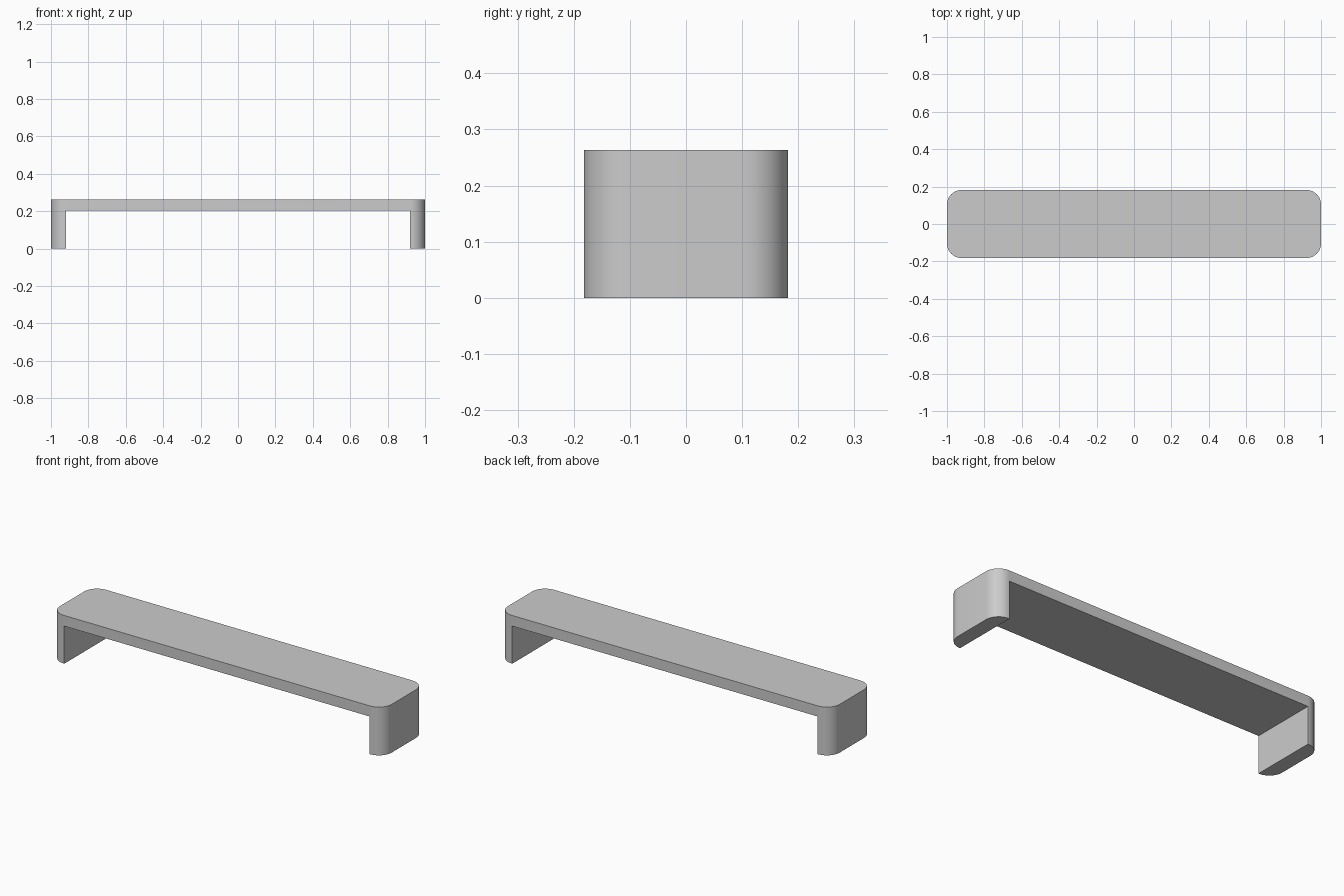
import bpy, bmesh, math

cube = bpy.data.objects.get("Cube")
if cube:
    bpy.data.objects.remove(cube, do_unlink=True)

HALF_LENGTH, HALF_DEPTH, HEIGHT = 1.0, 0.182, 0.263
INNER, UNDERSIDE, RADIUS = 0.92, 0.205, 0.078

grey = bpy.data.materials.new("plain grey")
grey.use_nodes = True
colour = (0.6, 0.6, 0.6, 1)
grey.diffuse_color = colour
grey.node_tree.nodes["Principled BSDF"].inputs["Base Color"].default_value = colour

# Bridge profile, extruded front to back
half = [(INNER, UNDERSIDE), (INNER, 0), (HALF_LENGTH, 0), (HALF_LENGTH, HEIGHT)]
profile = half + [(-x, z) for x, z in reversed(half)]
bm = bmesh.new()
face = bm.faces.new([bm.verts.new((x, -HALF_DEPTH, z)) for x, z in profile])
extruded = bmesh.ops.extrude_face_region(bm, geom=[face])
moved = [v for v in extruded["geom"] if isinstance(v, bmesh.types.BMVert)]
bmesh.ops.translate(bm, verts=moved, vec=(0, 2 * HALF_DEPTH, 0))
bmesh.ops.recalc_face_normals(bm, faces=bm.faces)

# Round the four outer upright corners
corners = [e for e in bm.edges
           if all(abs(v.co.x) > INNER + 0.01 for v in e.verts)
           and abs(e.verts[0].co.z - e.verts[1].co.z) > 0.1]
bmesh.ops.bevel(bm, geom=corners, offset=RADIUS, segments=12,
                profile=0.5, affect='EDGES')
bmesh.ops.recalc_face_normals(bm, faces=bm.faces)

mesh = bpy.data.meshes.new("riser_shelf")
bm.to_mesh(mesh)
bm.free()
mesh.materials.append(grey)
shelf = bpy.data.objects.new("riser_shelf", mesh)
bpy.context.collection.objects.link(shelf)

# Smooth corners, sharp rims
bpy.context.view_layer.objects.active = shelf
shelf.select_set(True)
bpy.ops.object.shade_smooth_by_angle(angle=math.radians(30))
